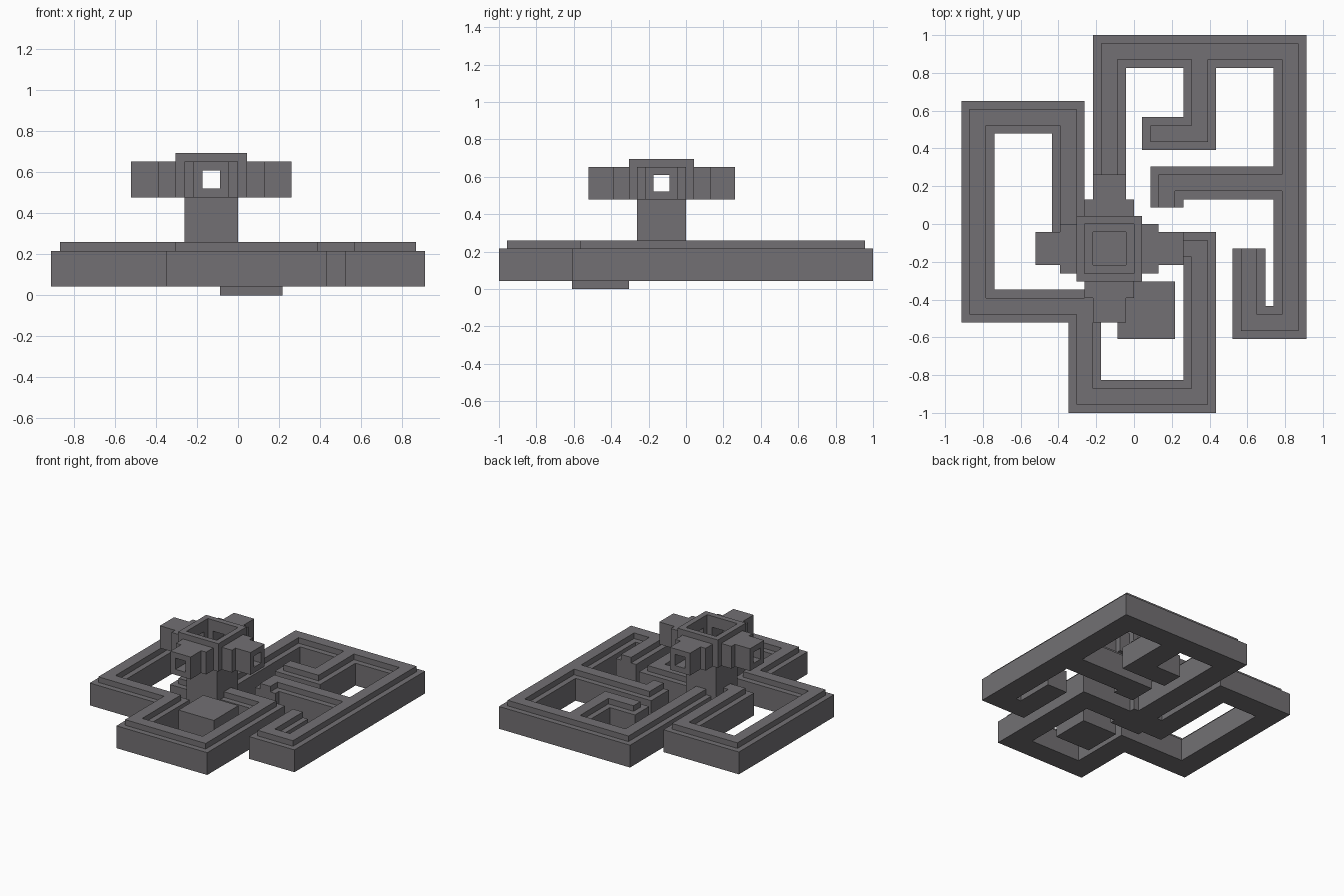
import bpy, bmesh
from mathutils import Vector, Matrix

if "Cube" in bpy.data.objects:
    bpy.data.objects.remove(bpy.data.objects["Cube"], do_unlink=True)

U = 2 / 46                      # one layout module
CX = CY = -3                    # tower axis, in modules

stone = bpy.data.materials.new("dark_grey_stone")
stone.use_nodes = True
GREY = (0.17, 0.163, 0.172, 1)
stone.diffuse_color = GREY
stone.node_tree.nodes["Principled BSDF"].inputs["Base Color"].default_value = GREY


def finish(name, bm):
    bmesh.ops.recalc_face_normals(bm, faces=bm.faces)
    bmesh.ops.scale(bm, vec=(U, U, U), verts=bm.verts)
    mesh = bpy.data.meshes.new(name)
    bm.to_mesh(mesh)
    bm.free()
    mesh.materials.append(stone)
    obj = bpy.data.objects.new(name, mesh)
    bpy.context.collection.objects.link(obj)
    return obj


def box(name, lo, hi):
    lo, hi = Vector(lo), Vector(hi)
    bm = bmesh.new()
    bmesh.ops.create_cube(bm, size=1)
    bmesh.ops.scale(bm, vec=hi - lo, verts=bm.verts)
    bmesh.ops.translate(bm, vec=(lo + hi) / 2, verts=bm.verts)
    return finish(name, bm)


def cut(obj, lo, hi):
    cutter = box("cutter", lo, hi)
    cutter.hide_render = True
    mod = obj.modifiers.new("cut", "BOOLEAN")
    mod.operation, mod.solver, mod.object = "DIFFERENCE", "EXACT", cutter
    bpy.context.view_layer.objects.active = obj
    bpy.ops.object.modifier_apply(modifier=mod.name)
    bpy.data.objects.remove(cutter, do_unlink=True)


def sweep(name, path, width, z0, z1):
    """Mitred rectangular wall along a right-angled path."""
    pts = [Vector(p) for p in path]
    dirs = [(b - a).normalized() for a, b in zip(pts, pts[1:])]
    normals = [Vector((-d.y, d.x)) for d in dirs]
    bm = bmesh.new()
    rings = []
    for i, p in enumerate(pts):
        side = normals[0] if i == 0 else normals[-1] if i == len(pts) - 1 else normals[i - 1] + normals[i]
        l, r = p + side * width / 2, p - side * width / 2
        rings.append([bm.verts.new((q.x, q.y, z)) for q, z in ((l, z0), (r, z0), (r, z1), (l, z1))])
    for a, b in zip(rings, rings[1:]):
        for k in range(4):
            n = (k + 1) % 4
            bm.faces.new((a[k], a[n], b[n], b[k]))
    bm.faces.new(rings[0])
    bm.faces.new(rings[-1])
    return finish(name, bm)


def frame(name, half_out, half_in, z, start, end, turn):
    """Hollow arm section running outwards from the tower axis."""
    bm = bmesh.new()
    loops = []
    for d in (start, end):
        for hw, lo, hi in ((half_out, z[0], z[3]), (half_in, z[1], z[2])):
            loops.append([bm.verts.new((x, -d, h)) for x, h in ((-hw, lo), (hw, lo), (hw, hi), (-hw, hi))])
    outer0, inner0, outer1, inner1 = loops
    for a, b in ((outer0, outer1), (inner0, inner1), (outer0, inner0), (outer1, inner1)):
        for k in range(4):
            n = (k + 1) % 4
            bm.faces.new((a[k], a[n], b[n], b[k]))
    bmesh.ops.transform(bm, matrix=Matrix.Translation((CX, CY, 0)) @ Matrix.Rotation(turn, 4, "Z"), verts=bm.verts)
    return finish(name, bm)


# Winding walls, each with a narrow ridge on top
loop = [(-5.5, -3), (-8, -3), (-8, 13), (-19, 13), (-19, -10), (-6, -10),
        (-6, -21), (8, -21), (8, -3), (-0.5, -3)]
spiral = [(-3, -0.5), (-3, 21), (19, 21), (19, -12), (14, -12), (14, -3)]
hook = [(17, 5), (4, 5), (4, 2)]
spur = [(8, 19), (8, 11), (1, 11)]
for name, path in (("loop", loop), ("spiral", spiral), ("hook", hook), ("spur", spur)):
    sweep(name + "_wall", path, 4, 1, 5)
for name, path in (("loop", loop), ("spiral", spiral),
                   ("hook", [(18, 5)] + hook[1:]),
                   ("spur", [(8, 20), (8, 11), (2, 11)])):
    sweep(name + "_ridge", path, 2, 5, 6)

# Low block inside the front loop
box("courtyard_block", (-2, -14, 0), (5, -7, 6))

# Hollow tower column
column = box("tower_column", (-6, -6, 1), (0, 0, 11))
cut(column, (-5, -5, 2), (-1, -1, 12))

# Open-topped tower head with openings on all four sides
head = box("tower_head", (-7, -7, 11), (1, 1, 16))
cut(head, (-6, -6, 12), (0, 0, 17))
cut(head, (-5, -5, 10), (-1, -1, 13))
cut(head, (-5, -8, 12), (-1, 2, 14))
cut(head, (-8, -5, 12), (2, -1, 14))

# Four stepped hollow arms
QUARTER = 1.5707963
for i, side in enumerate(("front", "left", "back", "right")):
    frame(side + "_arm_base", 3, 2, (11, 12, 14, 15), 4, 6, i * QUARTER)
    frame(side + "_arm_end", 2, 1, (11, 12, 14, 15), 6, 9, i * QUARTER)
